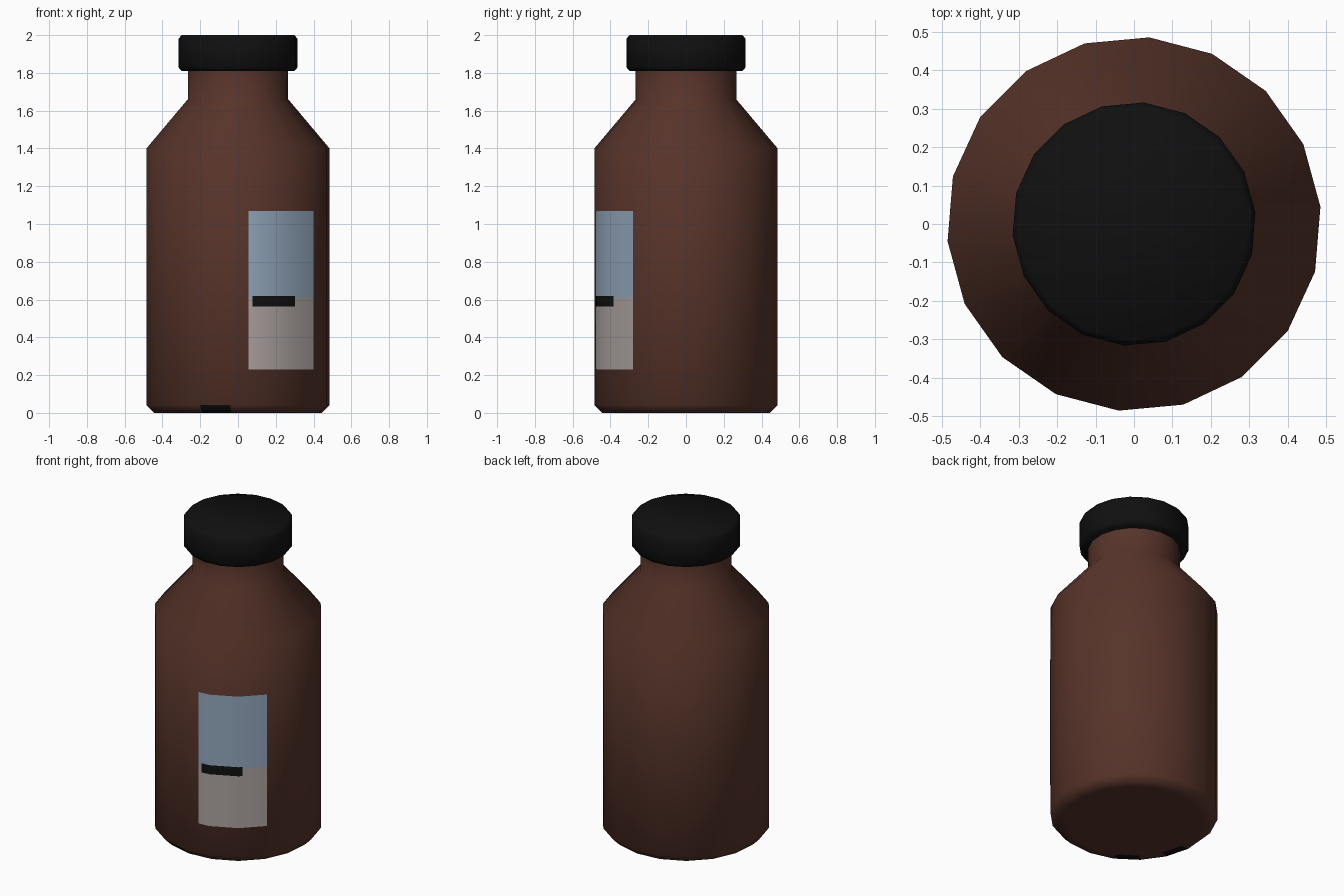
import bpy, bmesh, math

if "Cube" in bpy.data.objects:
    bpy.data.objects.remove(bpy.data.objects["Cube"])

SIDES = 18
STEP = 2 * math.pi / SIDES
START = math.radians(5.3)
R = 0.487


def material(name, rgb):
    m = bpy.data.materials.new(name)
    m.diffuse_color = (*rgb, 1)
    m.use_nodes = True
    m.node_tree.nodes["Principled BSDF"].inputs["Base Color"].default_value = m.diffuse_color
    return m


brown = material("brown glass", (0.095, 0.034, 0.023))
black = material("black", (0.005, 0.005, 0.005))
blue = material("pale blue", (0.285, 0.375, 0.49))
grey = material("warm grey", (0.40, 0.355, 0.34))


def finish(name, bm, mats, angle=60):
    me = bpy.data.meshes.new(name)
    bm.to_mesh(me)
    bm.free()
    ob = bpy.data.objects.new(name, me)
    bpy.context.collection.objects.link(ob)
    for m in mats:
        me.materials.append(m)
    bpy.ops.object.select_all(action='DESELECT')
    ob.select_set(True)
    bpy.context.view_layer.objects.active = ob
    bpy.ops.object.shade_smooth_by_angle(angle=math.radians(angle))
    return ob


def lathe(profile):
    """Closed 18-sided solid from (radius, height) pairs, bottom to top."""
    bm = bmesh.new()
    rings = [[bm.verts.new((r * math.cos(START + i * STEP),
                            r * math.sin(START + i * STEP), z))
              for i in range(SIDES)] for r, z in profile]
    for a, b in zip(rings, rings[1:]):
        for i in range(SIDES):
            j = (i + 1) % SIDES
            bm.faces.new((a[i], a[j], b[j], b[i]))
    bm.faces.new(rings[0][::-1])
    bm.faces.new(rings[-1])
    bmesh.ops.recalc_face_normals(bm, faces=bm.faces)
    return bm


# bottle: base ring, chamfer, body, shoulder, neck
bm = lathe([(0.395, 0), (0.445, 0), (R, 0.042), (R, 1.40), (0.267, 1.66), (0.267, 1.83)])
# dark marks on a few facets of the base and chamfer
for f in bm.faces:
    if len(f.verts) == 4:
        c = f.calc_center_median()
        az = math.degrees(math.atan2(c.y, c.x)) % 360
        on_base = c.z < 0.001 and (186 < az < 204 or 226 < az < 244)
        on_chamfer = 0.001 < c.z < 0.04 and 246 < az < 264
        if on_base or on_chamfer:
            f.material_index = 1
finish("bottle", bm, [brown, black])

# cap
finish("cap", lathe([(0.300, 1.81), (0.317, 1.83), (0.317, 1.98), (0.300, 2.0)]), [black])


# label plates that follow the front facets
corners = sorted((R * math.cos(START + i * STEP), R * math.sin(START + i * STEP))
                 for i in range(SIDES) if math.sin(START + i * STEP) < 0)


def front_point(x):
    for (xa, ya), (xb, yb) in zip(corners, corners[1:]):
        if xa <= x <= xb:
            return x, ya + (yb - ya) * (x - xa) / (xb - xa)


def plate(name, x0, x1, z0, z1, lift, mat):
    path = [front_point(x0)] + [c for c in corners if x0 + 0.004 < c[0] < x1 - 0.004] + [front_point(x1)]
    s = 1 + lift / R
    bm = bmesh.new()
    cols = [[bm.verts.new((x * s, y * s, z)) for z in (z0, z1)] for x, y in path]
    for a, b in zip(cols, cols[1:]):
        bm.faces.new((a[0], b[0], b[1], a[1]))
    finish(name, bm, [mat])


plate("label_upper", 0.055, 0.399, 0.61, 1.07, 0.002, blue)
plate("label_lower", 0.055, 0.399, 0.23, 0.61, 0.002, grey)
plate("label_bar", 0.077, 0.298, 0.562, 0.62, 0.004, black)
